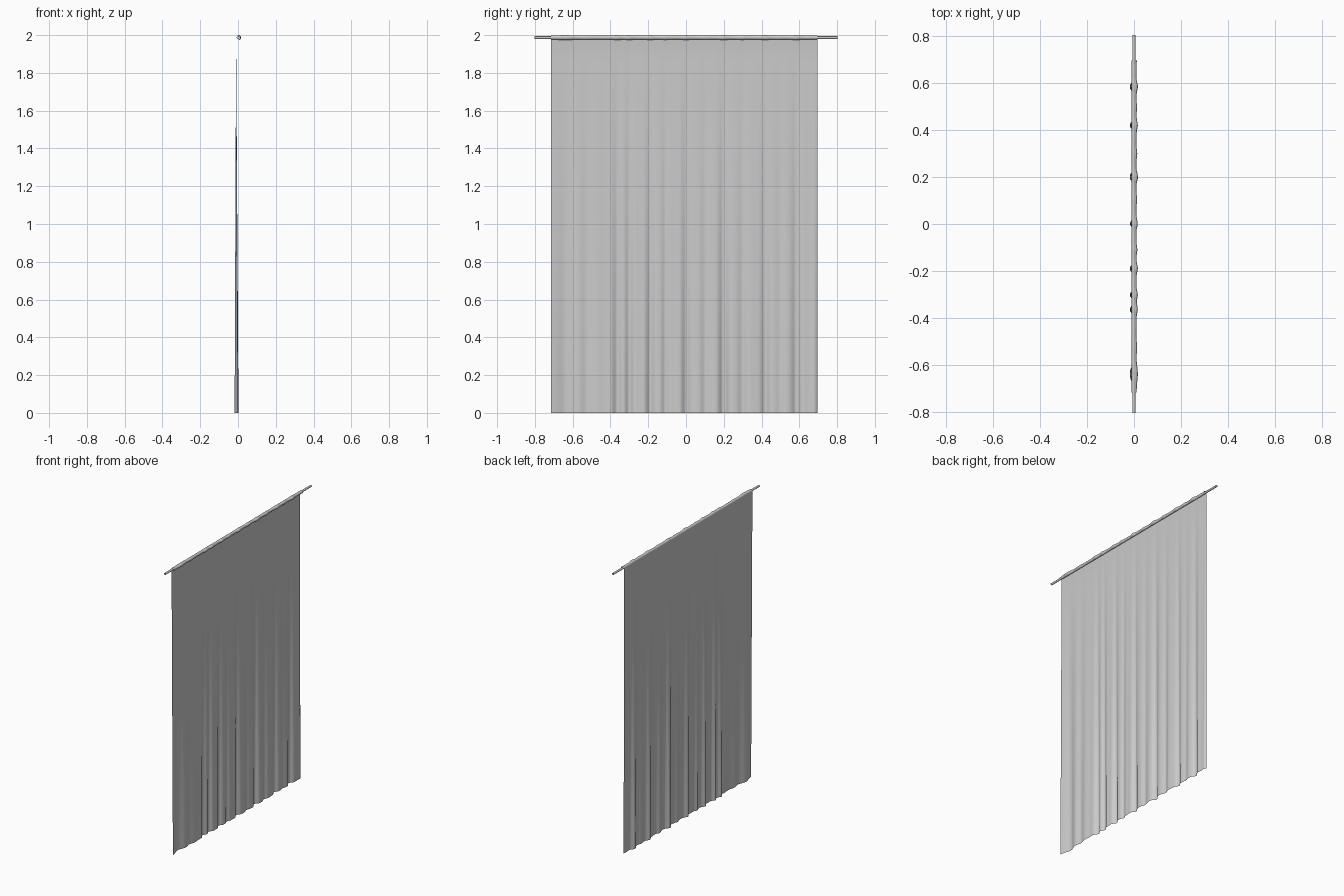
import bpy, bmesh, math

if "Cube" in bpy.data.objects:
    bpy.data.objects.remove(bpy.data.objects["Cube"])

# one flat colour for the whole model
grey = bpy.data.materials.new("light grey")
grey.diffuse_color = (0.6, 0.6, 0.6, 1)
grey.use_nodes = True
grey.node_tree.nodes["Principled BSDF"].inputs["Base Color"].default_value = grey.diffuse_color

ROD_Z, ROD_R = 1.987, 0.007
# (y position, width, strength) of the pleats that bulge towards -x
PLEATS = [(-0.64, 0.040, 1), (-0.365, 0.022, 0.95), (-0.30, 0.020, 1), (-0.19, 0.020, 1),
          (-0.11, 0.018, 0.7), (0.0, 0.020, 0.9), (0.20, 0.022, 1), (0.42, 0.022, 1),
          (0.585, 0.022, 1), (0.70, 0.012, 0.6), (-0.53, 0.03, 0.4), (0.10, 0.02, 0.4),
          (0.30, 0.02, 0.5), (0.50, 0.02, 0.4)]


def pleat(y):
    p = sum(s * math.exp(-((y - c) / w) ** 2) for c, w, s in PLEATS)
    return min(1.0, p + 0.08 * (1 + math.sin(y * 70)))


def profile(y):
    """Cross-section: hanging sheet, then a hook curling over the rod."""
    p = pleat(y)
    r, cx = 0.010 + 0.003 * p, 0.003 * p
    pts = []
    for i in range(16):
        t = 1 - i / 16
        pts.append((-0.010 * (1 - t) + (0.003 - 0.021 * p) * t, y, ROD_Z * (1 - t)))
    for i in range(17):
        a = math.radians(180 - 265 * i / 16)
        pts.append((cx + r * math.cos(a), y, ROD_Z + r * math.sin(a)))
    return pts


# curtain cloth
bm = bmesh.new()
COLS = 280
cols = [[bm.verts.new(v) for v in profile(-0.715 + 1.41 * j / COLS)] for j in range(COLS + 1)]
for a, b in zip(cols, cols[1:]):
    for i in range(len(a) - 1):
        bm.faces.new((a[i], b[i], b[i + 1], a[i + 1])).smooth = True
mesh = bpy.data.meshes.new("curtain")
bm.to_mesh(mesh)
bm.free()
mesh.materials.append(grey)
bpy.context.collection.objects.link(bpy.data.objects.new("curtain", mesh))

# curtain rod
bpy.ops.mesh.primitive_cylinder_add(vertices=20, radius=ROD_R, depth=1.605,
                                    location=(0, 0, ROD_Z), rotation=(math.pi / 2, 0, 0))
rod = bpy.context.object
rod.name = "curtain_rod"
rod.data.materials.append(grey)
bpy.ops.object.shade_smooth_by_angle()
